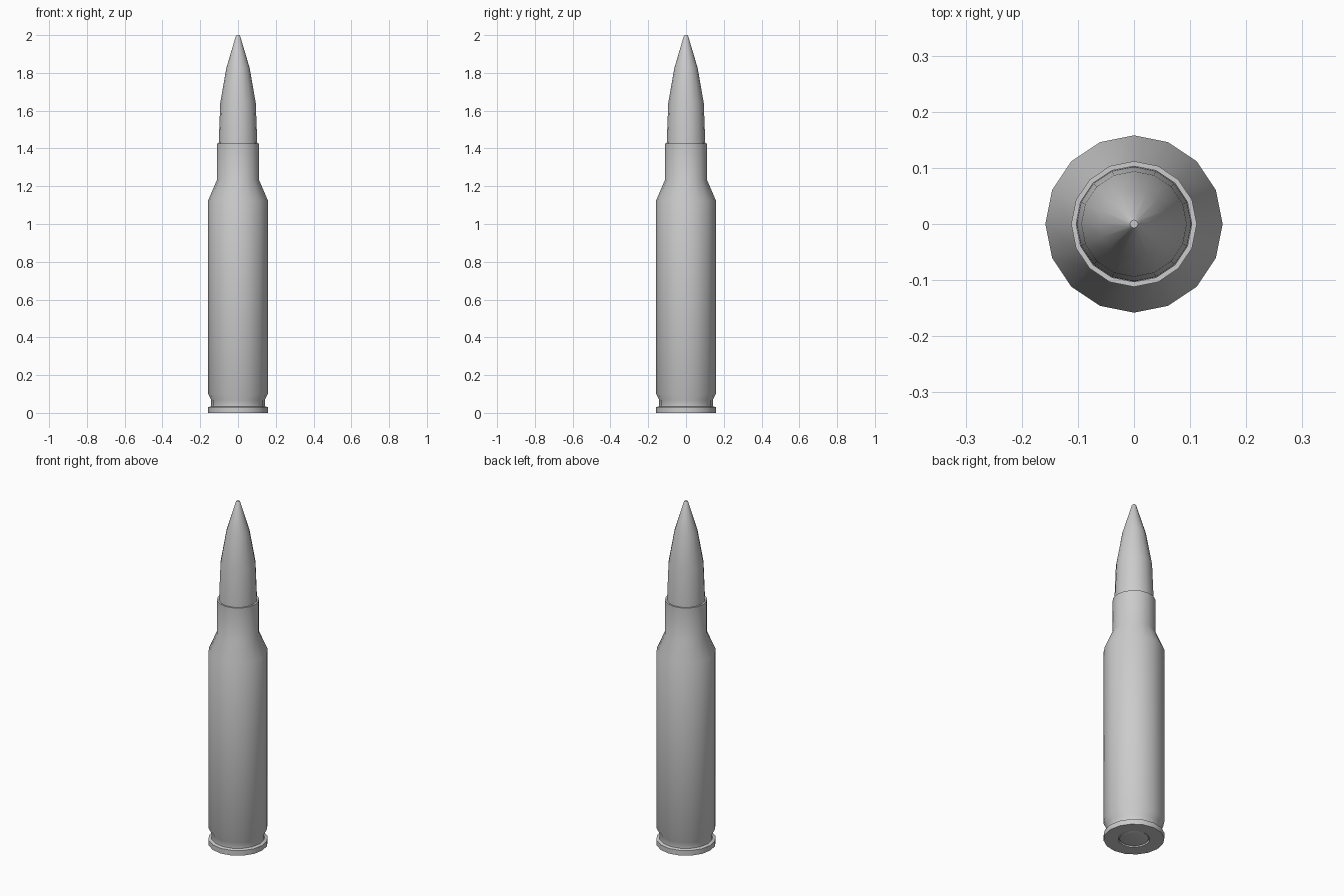
import bpy, bmesh, math

if "Cube" in bpy.data.objects:
    bpy.data.objects.remove(bpy.data.objects["Cube"])

SIDES = 16

def lathe(name, profile, angle=30):
    """Revolve (radius, z) points around z; closed with end caps."""
    bm = bmesh.new()
    rings = []
    for r, z in profile:
        rings.append([bm.verts.new((r * math.cos(2 * math.pi * i / SIDES),
                                    r * math.sin(2 * math.pi * i / SIDES), z))
                      for i in range(SIDES)])
    for a, b in zip(rings, rings[1:]):
        for i in range(SIDES):
            j = (i + 1) % SIDES
            bm.faces.new((a[i], a[j], b[j], b[i]))
    bm.faces.new(rings[0][::-1])
    bm.faces.new(rings[-1])
    bmesh.ops.recalc_face_normals(bm, faces=bm.faces[:])
    mesh = bpy.data.meshes.new(name)
    bm.to_mesh(mesh)
    bm.free()
    obj = bpy.data.objects.new(name, mesh)
    bpy.context.collection.objects.link(obj)
    bpy.ops.object.select_all(action='DESELECT')
    obj.select_set(True)
    bpy.context.view_layer.objects.active = obj
    bpy.ops.object.shade_smooth_by_angle(angle=math.radians(angle))
    return obj

# Case: primer pocket, rim, extractor groove, body, shoulder, neck and lip
lathe("case", [(0.082, 0.012), (0.082, 0.0), (0.158, 0.0), (0.158, 0.03),
               (0.142, 0.035), (0.142, 0.068), (0.158, 0.1), (0.158, 1.125),
               (0.112, 1.232), (0.112, 1.425), (0.103, 1.425), (0.103, 1.40)], 40)

# Primer disc set in the base
lathe("primer", [(0.07, 0.002), (0.076, 0.004), (0.076, 0.02)])

# Bullet: tapered shank and pointed nose with a small blunt tip
lathe("bullet", [(0.103, 1.38), (0.102, 1.43), (0.094, 1.64),
                 (0.062, 1.825), (0.012, 1.993), (0.007, 2.0)], 40)
